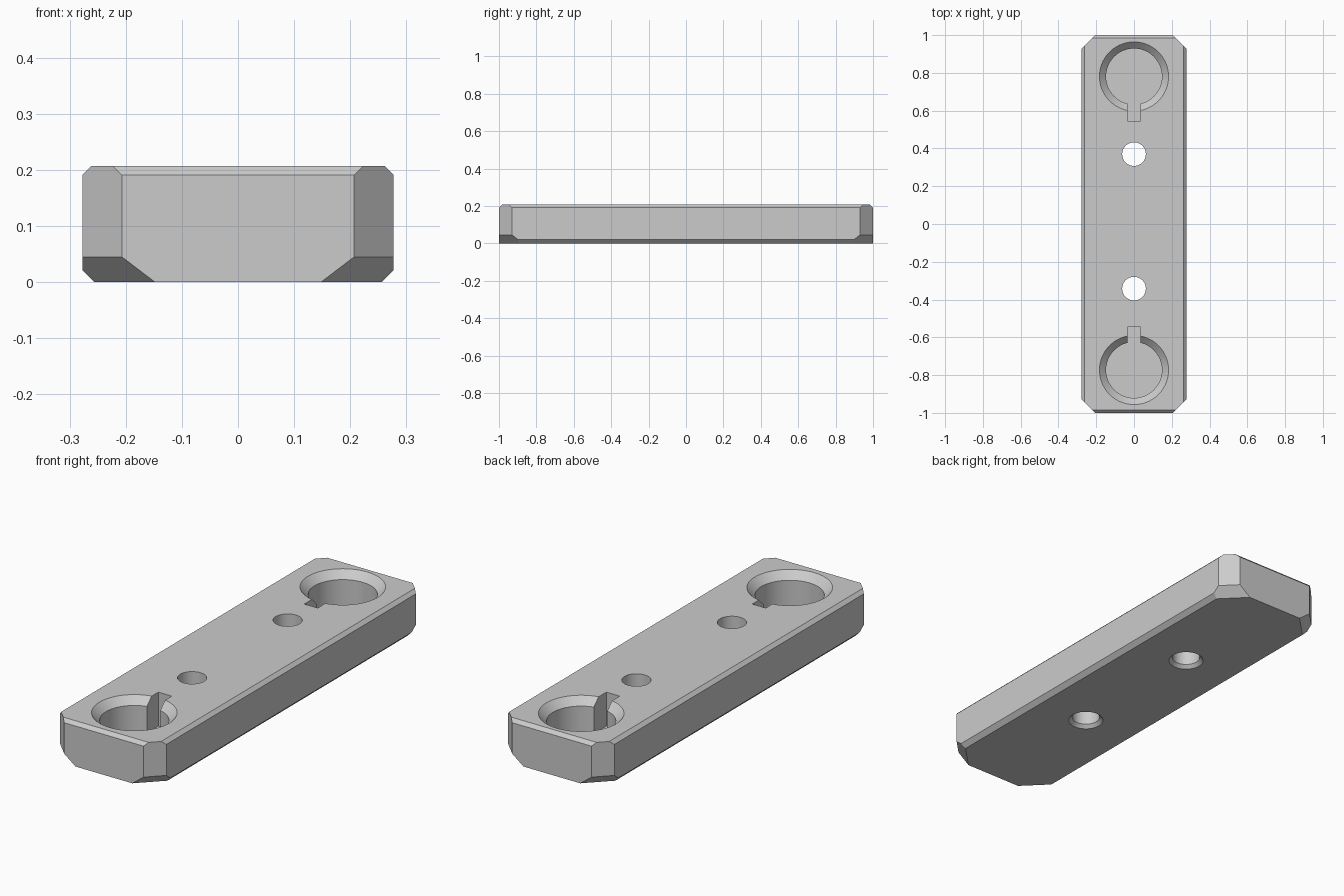
import bpy, bmesh, math
from mathutils import Vector, Matrix

if "Cube" in bpy.data.objects:
    bpy.data.objects.remove(bpy.data.objects["Cube"], do_unlink=True)

W, L, H = 0.277, 1.0, 0.207          # half width, half length, height
POCKET_FLOOR = 0.047
TOP = H + 0.02                       # cutters overshoot the faces they open

grey = bpy.data.materials.new("plain grey")
grey.use_nodes = True
colour = (0.6, 0.6, 0.6, 1)
grey.diffuse_color = colour
grey.node_tree.nodes["Principled BSDF"].inputs["Base Color"].default_value = colour


def add_object(name, bm):
    bmesh.ops.recalc_face_normals(bm, faces=bm.faces)
    mesh = bpy.data.meshes.new(name)
    bm.to_mesh(mesh)
    bm.free()
    mesh.materials.append(grey)
    obj = bpy.data.objects.new(name, mesh)
    bpy.context.collection.objects.link(obj)
    return obj


def box(x0, x1, y0, y1, z0, z1):
    bm = bmesh.new()
    bmesh.ops.create_cube(bm, size=1)
    bmesh.ops.scale(bm, vec=(x1 - x0, y1 - y0, z1 - z0), verts=bm.verts)
    bmesh.ops.translate(bm, vec=((x0 + x1) / 2, (y0 + y1) / 2, (z0 + z1) / 2), verts=bm.verts)
    return bm


def lathe(profile, y, steps=96):
    """Solid of revolution about a vertical axis at the given y."""
    bm = bmesh.new()
    rings = []
    for r, z in profile:
        rings.append([bm.verts.new((r * math.cos(a), y + r * math.sin(a), z))
                      for a in (math.tau * i / steps for i in range(steps))])
    for low, high in zip(rings, rings[1:]):
        for i in range(steps):
            j = (i + 1) % steps
            bm.faces.new((low[i], low[j], high[j], high[i]))
    bm.faces.new(rings[0])
    bm.faces.new(rings[-1])
    return bm


def slice_off(bm, point, normal):
    """Cut away everything on the normal side of a plane and cap it."""
    geom = bm.verts[:] + bm.edges[:] + bm.faces[:]
    cut = bmesh.ops.bisect_plane(bm, geom=geom, plane_co=point, plane_no=normal,
                                 clear_outer=True, dist=1e-6)
    edges = [e for e in cut["geom_cut"] if isinstance(e, bmesh.types.BMEdge)]
    bmesh.ops.contextual_create(bm, geom=edges)


# Chamfered bar
bm = box(-W, W, -L, L, 0, H)
for s in (-1, 1):
    slice_off(bm, (s * W, 0, H - 0.016), (s, 0, 1))       # long top edges
    slice_off(bm, (0, s * L, H - 0.016), (0, s, 1))       # end top edges
    slice_off(bm, (s * W, 0, 0.021), (s, 0, -1))          # long bottom edges
for sx in (-1, 1):
    for sy in (-1, 1):
        corner = (sx * 0.207, sy * L, 0.045)
        slice_off(bm, corner, (sx, sy, 0))                # upright corners
        slice_off(bm, corner, (sx, sy, -0.059 / 0.045))   # undercut corners
bar = add_object("mounting_bar", bm)

# Round pockets with a bevelled rim and a pry slot, one at each end
cutters = []
for s, centre in ((-1, -0.773), (1, 0.781)):
    rim = 0.035
    cutters.append(add_object("pocket_cutter", lathe(
        [(0.148, POCKET_FLOOR), (0.148, H - rim), (0.148 + rim, H), (0.148 + rim, TOP)], centre)))
    y0, y1 = sorted((s * 0.544, centre))
    cutters.append(add_object("slot_cutter", box(-0.035, 0.035, y0, y1, POCKET_FLOOR, TOP)))

# Through holes, countersunk underneath
for y in (-0.342, 0.37):
    cutters.append(add_object("screw_hole_cutter", lathe(
        [(0.078, -0.02), (0.078, 0), (0.0625, 0.016), (0.0625, TOP)], y)))

bpy.ops.object.select_all(action="DESELECT")
bar.select_set(True)
bpy.context.view_layer.objects.active = bar
for cutter in cutters:
    cutter.hide_render = True
    mod = bar.modifiers.new("cut", "BOOLEAN")
    mod.operation = "DIFFERENCE"
    mod.solver = "EXACT"
    mod.object = cutter
    bpy.ops.object.modifier_apply(modifier=mod.name)
    bpy.data.objects.remove(cutter, do_unlink=True)

bpy.ops.object.shade_smooth_by_angle(angle=math.radians(25))
